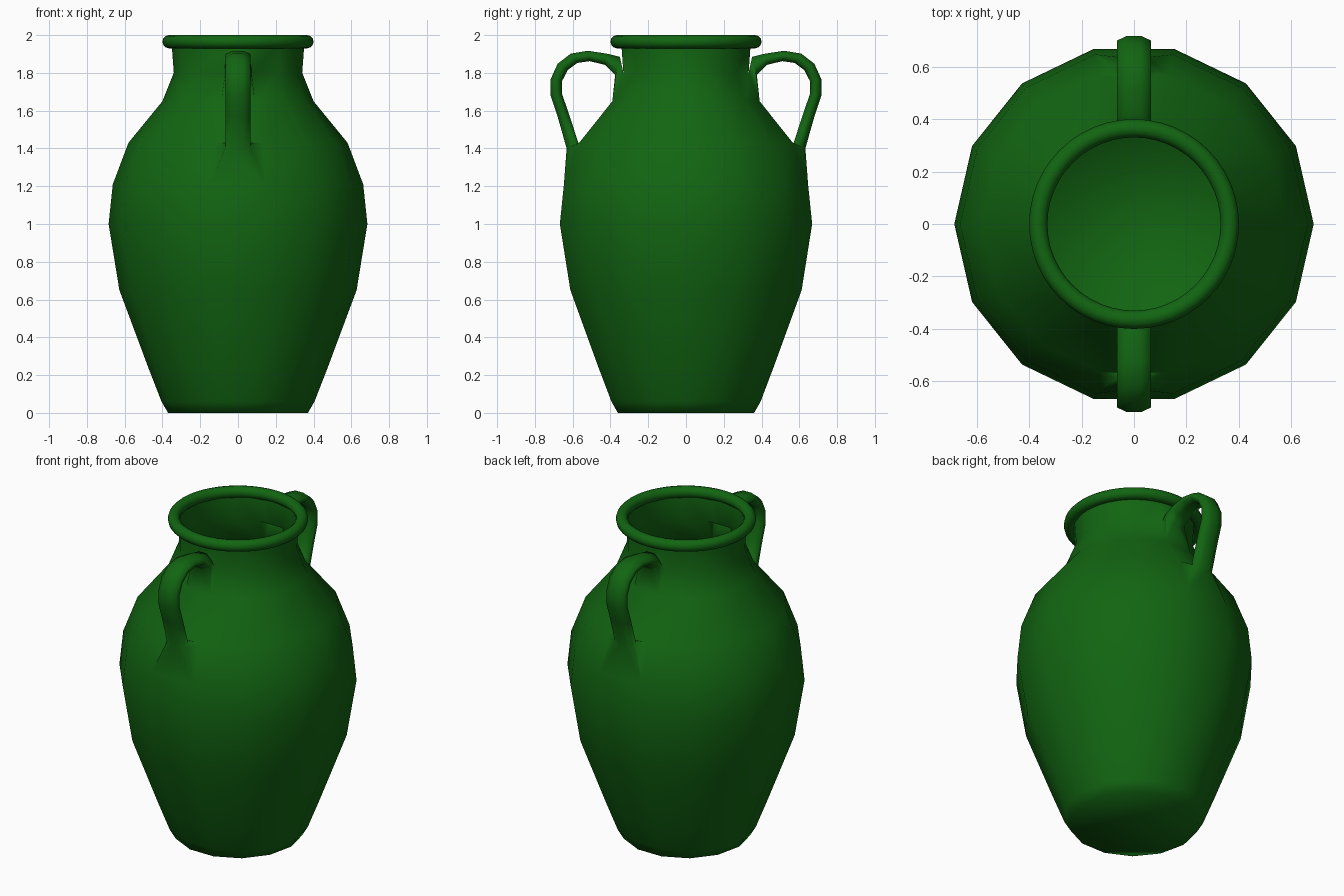
import bpy, bmesh, math

if "Cube" in bpy.data.objects:
    bpy.data.objects.remove(bpy.data.objects["Cube"])

green = bpy.data.materials.new("green_glaze")
green.diffuse_color = (0.006, 0.13, 0.006, 1)
green.use_nodes = True
green.node_tree.nodes["Principled BSDF"].inputs["Base Color"].default_value = green.diffuse_color

SIDES = 14
# Body profile: radius, height
PROFILE = [(0.37, 0), (0.405, 0.06), (0.475, 0.24), (0.628, 0.65), (0.685, 1.0),
           (0.663, 1.21), (0.58, 1.43), (0.40, 1.65), (0.34, 1.80), (0.352, 1.965)]
# Handle side outline: outer y, z, inner y, z
HANDLE = [(0.35, 1.885, 0.375, 1.79), (0.42, 1.902, 0.43, 1.843), (0.52, 1.917, 0.51, 1.862),
          (0.61, 1.902, 0.575, 1.853), (0.68, 1.848, 0.626, 1.815), (0.717, 1.765, 0.657, 1.755),
          (0.717, 1.68, 0.657, 1.69), (0.68, 1.57, 0.622, 1.59), (0.632, 1.40, 0.57, 1.43)]
SHOULDER, NECK = 5, 7      # profile bands the handles grow from

bm = bmesh.new()

# Turned body, leaving openings where the handles join
rows = [[bm.verts.new((r * math.cos(math.tau * k / SIDES),
                       r * math.sin(math.tau * k / SIDES), z)) for k in range(SIDES)]
        for r, z in PROFILE]
bm.faces.new(rows[0][::-1])
for i in range(len(rows) - 1):
    for k in range(SIDES):
        if i in (SHOULDER, NECK) and k in (3, 10):
            continue
        n = (k + 1) % SIDES
        bm.faces.new((rows[i][k], rows[i][n], rows[i + 1][n], rows[i + 1][k]))


def join(corners, ring):
    """Blend a four-cornered opening into an eight-sided tube end."""
    for j in range(4):
        a, b, c = ring[2 * j], ring[2 * j + 1], ring[(2 * j + 2) % 8]
        bm.faces.new((corners[j], a, b))
        bm.faces.new((corners[j], b, c, corners[(j + 1) % 4]))


def handle(side, right, left):
    k8 = 1 / math.cos(math.pi / 8)
    rings = []
    for oy, oz, iy, iz in HANDLE:
        ring = []
        for k in range(8):
            a = (k + 0.5) * math.pi / 4
            s = math.sin(a) * k8 / 2
            ring.append(bm.verts.new((0.065 * k8 * math.cos(a),
                                      side * ((oy + iy) / 2 + s * (oy - iy)),
                                      (oz + iz) / 2 + s * (oz - iz))))
        rings.append(ring)
    for p, q in zip(rings, rings[1:]):
        for k in range(8):
            n = (k + 1) % 8
            bm.faces.new((p[k], p[n], q[n], q[k]))
    up, low = rows[NECK + 1], rows[NECK]
    join((up[right], up[left], low[left], low[right]), rings[0])
    up, low = rows[SHOULDER + 1], rows[SHOULDER]
    join((low[right], low[left], up[left], up[right]), rings[-1])


# Back and front handles
handle(1, 3, 4)
handle(-1, 11, 10)

bmesh.ops.recalc_face_normals(bm, faces=bm.faces)
for f in bm.faces:
    f.smooth = True
mesh = bpy.data.meshes.new("jar_body")
bm.to_mesh(mesh)
bm.free()
mesh.materials.append(green)
bpy.context.collection.objects.link(bpy.data.objects.new("jar_body_with_handles", mesh))

# Rounded lip
bpy.ops.mesh.primitive_torus_add(major_radius=0.365, minor_radius=0.035, major_segments=48,
                                 minor_segments=12, location=(0, 0, 1.965))
lip = bpy.context.object
lip.name = "lip"
lip.data.materials.append(green)
bpy.ops.object.shade_smooth()
